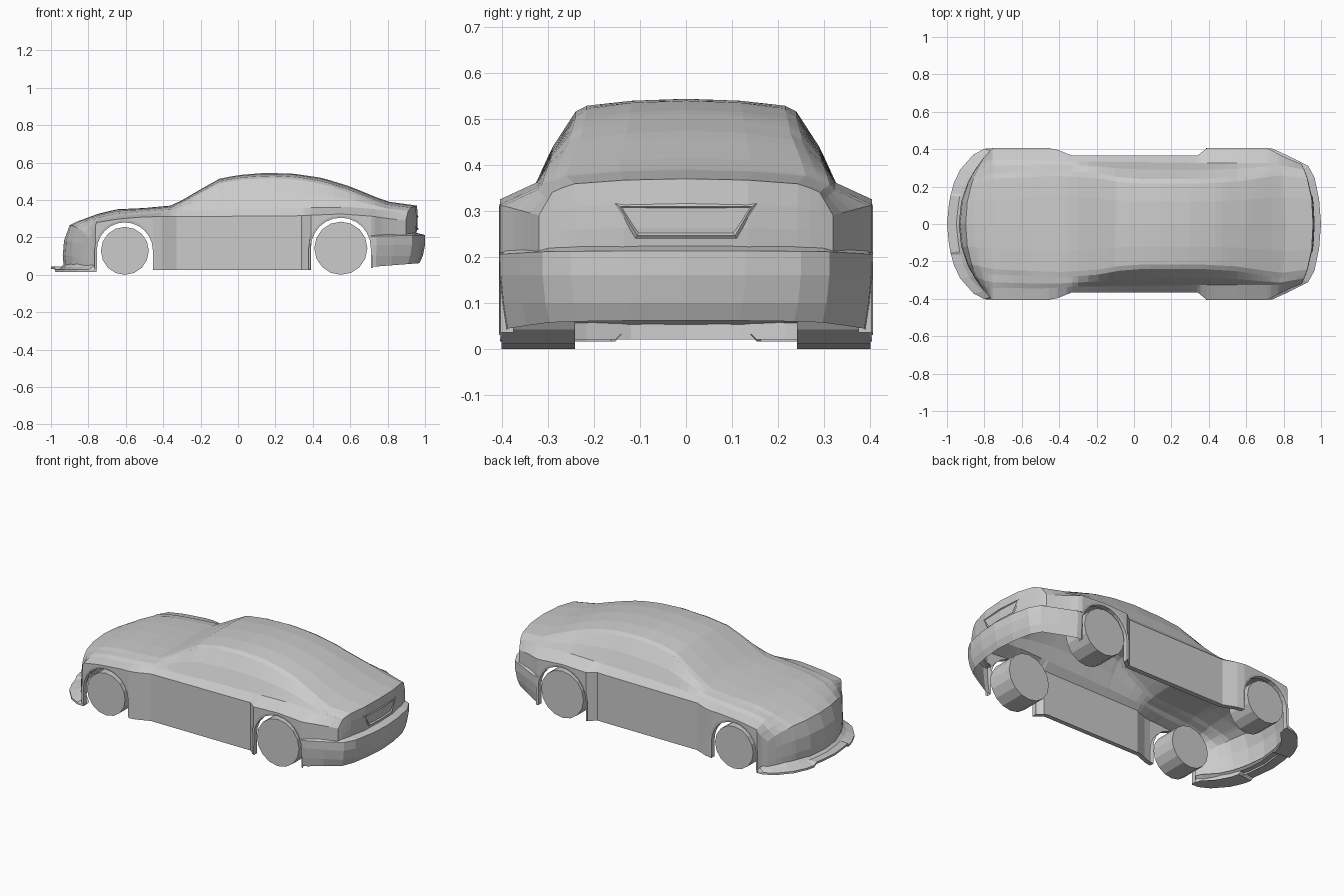
import bpy, bmesh
from math import sin, cos, pi, sqrt

if "Cube" in bpy.data.objects:
    bpy.data.objects.remove(bpy.data.objects["Cube"])


def curve(*pts):
    """Piecewise-linear function through (x, value) pairs."""
    def f(x):
        if x <= pts[0][0]:
            return pts[0][1]
        for (a, u), (b, v) in zip(pts, pts[1:]):
            if x <= b:
                return u + (v - u) * (x - a) / (b - a)
        return pts[-1][1]
    return f


def make(name, grids, flip=False):
    """Half-shell from grids of points, mirrored across the centre plane."""
    bm = bmesh.new()
    for g in grids:
        vs = [[bm.verts.new(p) for p in row] for row in g]
        for r0, r1 in zip(vs, vs[1:]):
            for k in range(len(r0) - 1):
                bm.faces.new((r0[k], r0[k + 1], r1[k + 1], r1[k]))
    bmesh.ops.remove_doubles(bm, verts=bm.verts, dist=0.0002)
    bmesh.ops.recalc_face_normals(bm, faces=bm.faces)
    me = bpy.data.meshes.new(name)
    bm.to_mesh(me)
    bm.free()
    ob = bpy.data.objects.new(name, me)
    bpy.context.collection.objects.link(ob)
    m = ob.modifiers.new("mirror", 'MIRROR')
    m.use_axis = (False, True, False)
    m.use_clip = True
    return ob


# Body lines along the length
width = curve((-.9, .36), (-.84, .39), (-.79, .405), (-.43, .405), (-.33, .365), (.34, .365),
              (.385, .405), (.72, .405), (.8, .375), (.9, .34), (.957, .32))
shoulder = curve((-.9, .2), (-.84, .245), (-.75, .28), (-.65, .297), (-.5, .31), (.3, .315),
                 (.55, .325), (.72, .313), (.957, .29))
belt_y = curve((-.9, .32), (-.84, .34), (-.5, .345), (-.33, .335), (.5, .325), (.8, .325), (.957, .3))
belt_z = curve((-.9, .225), (-.84, .262), (-.75, .295), (-.65, .312), (-.5, .325), (-.33, .34),
               (0, .352), (.6, .362), (.8, .345), (.957, .325))
edge_y = curve((-.9, .24), (-.75, .27), (-.4, .285), (-.2, .272), (-.08, .25), (.05, .24),
               (.35, .24), (.55, .252), (.7, .277), (.8, .29), (.957, .27))
edge_z = curve((-.9, .25), (-.84, .28), (-.75, .31), (-.65, .332), (-.5, .345), (-.35, .355),
               (-.2, .435), (-.1, .488), (.02, .51), (.2, .517), (.35, .505), (.5, .472),
               (.7, .398), (.8, .365), (.957, .35))
top_z = curve((-.9, .265), (-.86, .285), (-.75, .325), (-.65, .35), (-.5, .357), (-.36, .37),
              (-.3, .398), (-.2, .457), (-.1, .513), (0, .533), (.15, .545), (.3, .54), (.45, .518),
              (.6, .472), (.75, .41), (.81, .39), (.957, .37))
ARCHES = [(-.605, .13, .15), (.55, .145, .16)]      # centre x, centre z, radius
NOSE, TAIL = -.9, .957


def bottom(x):
    for c, z, r in ARCHES:
        if abs(x - c) <= r + 1e-6:
            return z + sqrt(max(0, r * r - (x - c) ** 2))
    return .21 if x > .71 else (.02 if x < -.7 else .025)


def warp(x, y):
    """Pull the corners of the nose and tail back in plan."""
    if x < -.76:
        return x + .1 * (-.76 - x) / .14 * (y / .36) ** 2.2
    if x > .72:
        return x - .06 * (x - .72) / .237 * (y / .32) ** 2.5
    return x


def section(x):
    w, zb, zs = width(x), bottom(x), shoulder(x)
    by, bz, ey, ez, tz = belt_y(x), belt_z(x), edge_y(x), edge_z(x), top_z(x)
    pts = [(w - .03, zb)] + [(w, zb + (zs - zb) * t / 3) for t in range(4)]
    pts += [(by, bz), ((by + ey) / 2 + .006, (bz + ez) / 2 + .003), (ey, ez),
            (ey * .9, ez + .45 * (tz - ez)), (ey * .5, ez + .85 * (tz - ez)), (0, tz)]
    return [(warp(x, y), y, z) for y, z in pts]


def cap(x, bulge):
    """Curved end face hanging from the last section down to its bottom edge."""
    sec, w, zb = section(x)[4:], width(x), bottom(x)
    return [[(px + bulge[k] * (1 - (y / w) ** 2), y, z + (zb - z) * k / 3) for px, y, z in sec]
            for k in range(4)]


# Stations: even spacing, key creases and the wheel-arch arcs
xs = {round(NOSE + (TAIL - NOSE) * i / 34, 4) for i in range(35)}
xs |= {-.86, -.84, -.36, -.33, -.1, .34, .81}
xs = {x for x in xs if all(abs(x - c) > r + .008 for c, z, r in ARCHES)}
for c, z, r in ARCHES:
    xs |= {c + r * cos(pi * i / 12) for i in range(13)} | {c - r - .001, c + r + .001}
make("body_shell", [[section(x) for x in sorted(xs)],
                    cap(NOSE, (0, -.03, -.037, -.03)),
                    cap(TAIL, (0, .004, .003, -.004))])

# Wheel arch trims
for (c, z, r), name in zip(ARCHES, ("front", "rear")):
    path = [(-r, .03 - z)] + [(-r * cos(pi * i / 12), r * sin(pi * i / 12)) for i in range(13)]
    path += [(r, .035 - z)]
    rows = []
    for i, (dx, dz) in enumerate(path):
        s = 1 + .012 / r
        lift = s if 0 < i < len(path) - 1 else 1
        rows.append([(c + dx, .375, z + dz), (c + dx, .404, z + dz),
                     (c + dx * s, .407, z + dz * lift)])
    make(name + "_wheel_arch_trim", [rows])

# Rear bumper
plan = [(.71, .405), (.74, .403), (.83, .362), (.93, .312), (.965, .25), (.99, .13), (1, 0)]
rows = []
for x, y in plan:
    t = (x - .71) / .29
    rows.append([(x - i * t, y - (i * .5 if y else 0), z) for i, z in
                 ((.03, .042 + .02 * t), (.012, .1), (0, .16), (0, .205 + .008 * t), (.05, .225))])
make("rear_bumper", [rows])

# Front lip
plan = [(-1, 0), (-.99, .1), (-.982, .15), (-.977, .165), (-.965, .215), (-.93, .29),
        (-.86, .37), (-.8, .402), (-.756, .405)]
rows = []
for x, y in plan:
    zb = .032 if y < .16 else .016
    t = min(1, (-.756 - x) / .1)
    rows.append([(x + .1 * t, y * .93, zb), (x, y, zb), (x, y, zb + .012),
                 (x + .05 * t, y * .98, .042), (x + .085 * t, y * .95, .065)])
make("front_lip", [rows])

# Number plate recess frame: nested trapezoids on the tail panel
rings = []
for ins, off in ((0, .001), (.006, .006), (.012, -.002)):
    rings.append([(TAIL + .003 + off - .012 * (y / .155) ** 2, y, z) for y, z in
                  ((0, .316 - ins), (.155 - ins * 1.8, .316 - ins),
                   (.11 - ins * .6, .24 + ins), (0, .24 + ins))])
make("plate_recess", [rings])

# Wheels
for (x, r), name in zip(((-.605, .128), (.55, .142)), ("front", "rear")):
    for side, label in ((1, "right"), (-1, "left")):
        bpy.ops.mesh.primitive_cylinder_add(vertices=16, radius=r, depth=.16,
                                            location=(x, side * .322, r), rotation=(pi / 2, 0, 0))
        bpy.context.object.name = name + "_wheel_" + label
